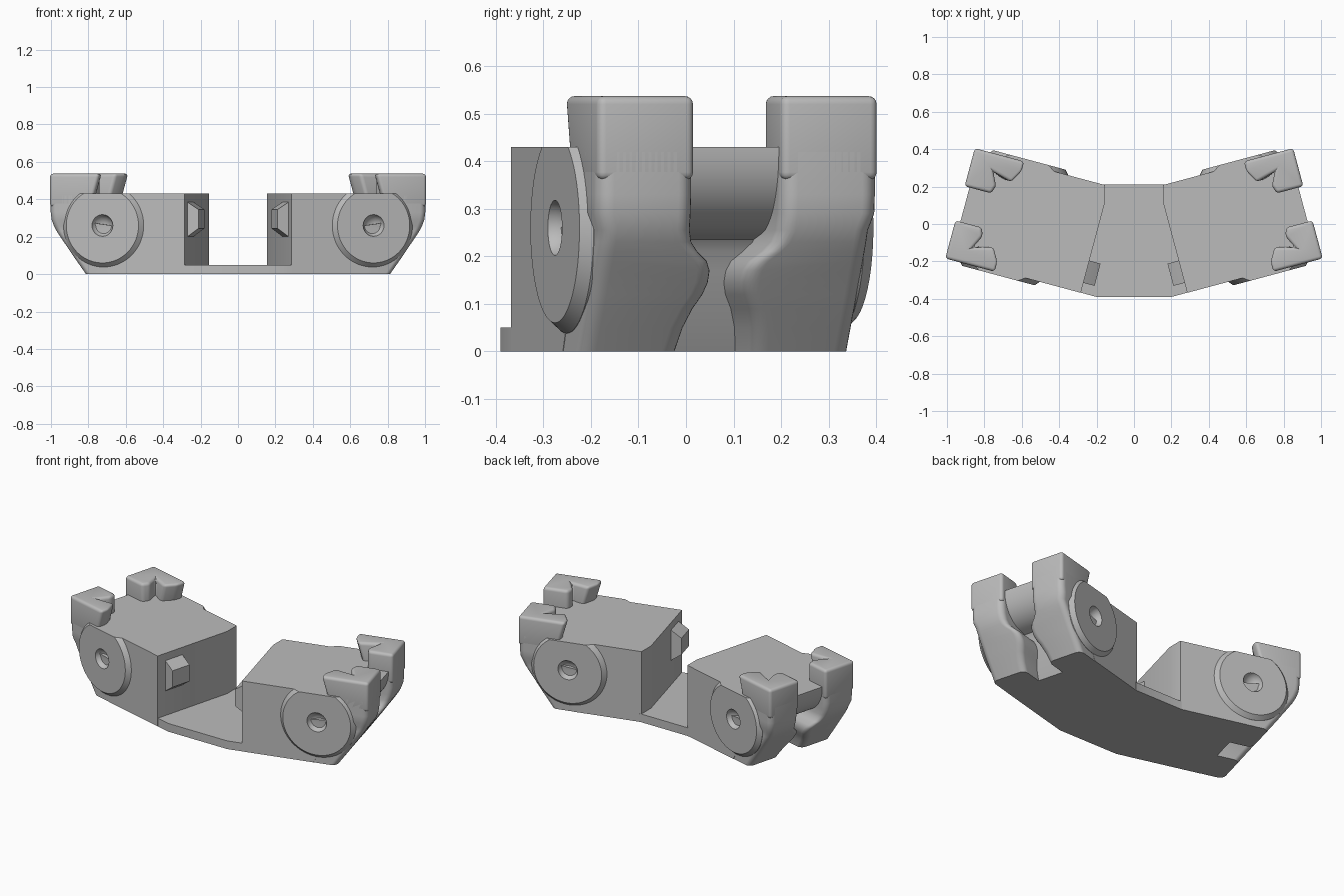
import bpy, bmesh, math
from mathutils import Matrix, Vector

cube = bpy.data.objects.get("Cube")
if cube:
    bpy.data.objects.remove(cube, do_unlink=True)

grey = bpy.data.materials.new("plain grey")
grey.use_nodes = True
grey.diffuse_color = (0.5, 0.5, 0.5, 1)
grey.node_tree.nodes["Principled BSDF"].inputs["Base Color"].default_value = (0.5, 0.5, 0.5, 1)

# Arm space: x runs along the arm, y across it from its middle, z up
ARM = Matrix.Rotation(math.radians(15), 4, "Z") @ Matrix.Translation((0, -0.134, 0))
TOP, HALF = 0.43, 0.295
AXLE = Vector((0.629, 0, 0.26))


def loft(bm, rings):
    """Skin a stack of equal rings and close both ends."""
    loops = [[bm.verts.new(p) for p in ring] for ring in rings]
    n = len(loops[0])
    for a, b in zip(loops, loops[1:]):
        for i in range(n):
            j = (i + 1) % n
            bm.faces.new((a[i], a[j], b[j], b[i]))
    bm.faces.new(loops[0])
    bm.faces.new(loops[-1])


def clip(bm, point, normal):
    """Cut away the side the normal points to and cap the cut."""
    geom = bm.verts[:] + bm.edges[:] + bm.faces[:]
    cut = bmesh.ops.bisect_plane(bm, geom=geom, plane_co=point, plane_no=normal, clear_outer=True)
    edges = [e for e in cut["geom_cut"] if isinstance(e, bmesh.types.BMEdge)]
    bmesh.ops.holes_fill(bm, edges=edges)


def finish(bm, name, bevel=0, mirror=True, cutters=()):
    bmesh.ops.recalc_face_normals(bm, faces=bm.faces)
    mesh = bpy.data.meshes.new(name)
    bm.to_mesh(mesh)
    bm.free()
    mesh.materials.append(grey)
    ob = bpy.data.objects.new(name, mesh)
    bpy.context.collection.objects.link(ob)
    for cutter in cutters:
        mod = ob.modifiers.new("dimple", "BOOLEAN")
        mod.operation, mod.solver, mod.object = "DIFFERENCE", "EXACT", cutter
    if bevel:
        mod = ob.modifiers.new("rounding", "BEVEL")
        mod.width, mod.segments, mod.limit_method = bevel, 4, "ANGLE"
        mod.angle_limit = math.radians(25)
    if mirror:
        ob.modifiers.new("other_arm", "MIRROR").use_axis = (True, False, False)
    bpy.ops.object.select_all(action="DESELECT")
    ob.select_set(True)
    bpy.context.view_layer.objects.active = ob
    for mod in list(ob.modifiers):
        bpy.ops.object.modifier_apply(modifier=mod.name)
    bpy.ops.object.shade_smooth_by_angle(angle=math.radians(32))
    return ob


# Shallow round dimples in the boss faces
cutters = []
for side in (-1, 1):
    bm = bmesh.new()
    bmesh.ops.create_uvsphere(bm, u_segments=32, v_segments=16, radius=0.06)
    bm.transform(ARM @ Matrix.Translation(AXLE + Vector((0, side * 0.335, 0))))
    cutter = finish(bm, "dimple_cutter", mirror=False)
    cutter.hide_render = True
    cutters.append(cutter)

# Arm block with a rounded, undercut outer end
profile = [(0.05, 0), (0.6, 0), (0.69, 0.17), (0.7, 0.21), (0.72, 0.235)]
for i in range(15):
    a = math.radians(-80 + 80 * i / 14)
    profile.append((0.72 + 0.18 * math.cos(a), 0.42 + 0.18 * math.sin(a)))
profile += [(0.9, TOP), (0.05, TOP)]
bm = bmesh.new()
loft(bm, [[(u, w, z) for u, z in profile] for w in (-HALF, HALF)])
clip(bm, (0.18, 0, 0), (-1, 0, 0))
bm.transform(ARM)
clip(bm, (0.155, 0, 0), (-1, 0, 0))
finish(bm, "arm_block", cutters=cutters)

# Base plate joining the arms
bm = bmesh.new()
right = [(0.2, -0.39), (0.3, -0.363), (0.18, 0.1), (0.165, 0.212), (0.155, 0.21)]
outline = right + [(-x, y) for x, y in reversed(right)]
loft(bm, [[(x, y, z) for x, y in outline] for z in (0, 0.05)])
finish(bm, "base_plate", mirror=False)

# Locating peg on the inner wall
bm = bmesh.new()
peg = [(0.2, 0.19), (0.18, 0.2), (0.118, 0.245), (0.118, 0.345), (0.18, 0.385), (0.2, 0.395)]
loft(bm, [[(u, w, z) for u, z in peg] for w in (-0.24, -0.117)])
bm.transform(ARM)
finish(bm, "inner_peg")

# Claw column levels: height, outer reach, distance of the inner face from the middle
LEVELS = [(0, 0.735, 0.08), (0.05, 0.771, 0.072), (0.09, 0.8, 0.058), (0.12, 0.821, 0.042),
          (0.145, 0.838, 0.035), (0.17, 0.856, 0.036), (0.19, 0.87, 0.046), (0.21, 0.884, 0.07),
          (0.23, 0.897, 0.087), (0.255, 0.911, 0.094), (0.29, 0.922, 0.095),
          (0.33, 0.927, 0.095), (0.42, 0.927, 0.095)]
# Claw hook outline seen from above
HOOK = [(0.78, 0.095), (0.927, 0.095), (0.927, 0.305), (0.65, 0.305),
        (0.65, 0.25), (0.69, 0.18), (0.8, 0.21), (0.765, 0.14)]


def column_ring(z, reach, inner, side):
    upper = z > 0.27
    root, outer, r = (0.8 if upper else 0.55), (0.305 if upper else 0.294), 0.035
    pts = [(root, inner)]
    for cy, start in ((inner + r, -90), (outer - r, 0)):
        for i in range(7):
            a = math.radians(start + 15 * i)
            pts.append((reach - r + r * math.cos(a), cy + r * math.sin(a)))
    pts.append((root, outer))
    return [(u, side * w, z) for u, w in pts]


for side, where in ((-1, "front"), (1, "back")):
    # Chamfered round boss, trimmed level with the block top
    bm = bmesh.new()
    rings = []
    for w, r in ((0.28, 0.222), (HALF, 0.222), (0.32, 0.2)):
        angles = [math.tau * i / 64 for i in range(64)]
        rings.append([AXLE + Vector((r * math.cos(a), side * w, r * math.sin(a))) for a in angles])
    loft(bm, rings)
    clip(bm, (0, 0, TOP), (0, 0, 1))
    bm.transform(ARM)
    finish(bm, where + "_boss", cutters=cutters)

    # Claw column with its retaining bump
    bm = bmesh.new()
    loft(bm, [column_ring(z, reach, inner, side) for z, reach, inner in LEVELS])
    bm.transform(ARM)
    finish(bm, where + "_claw_column")

    # Claw hook, undercut at its tip
    bm = bmesh.new()
    low = [(u + (0.05 if u < 0.7 else 0), side * w, 0.36) for u, w in HOOK]
    loft(bm, [low, [(u, side * w, 0.537) for u, w in HOOK]])
    bm.transform(ARM)
    finish(bm, where + "_claw_hook", bevel=0.03)

for cutter in cutters:
    bpy.data.objects.remove(cutter, do_unlink=True)
